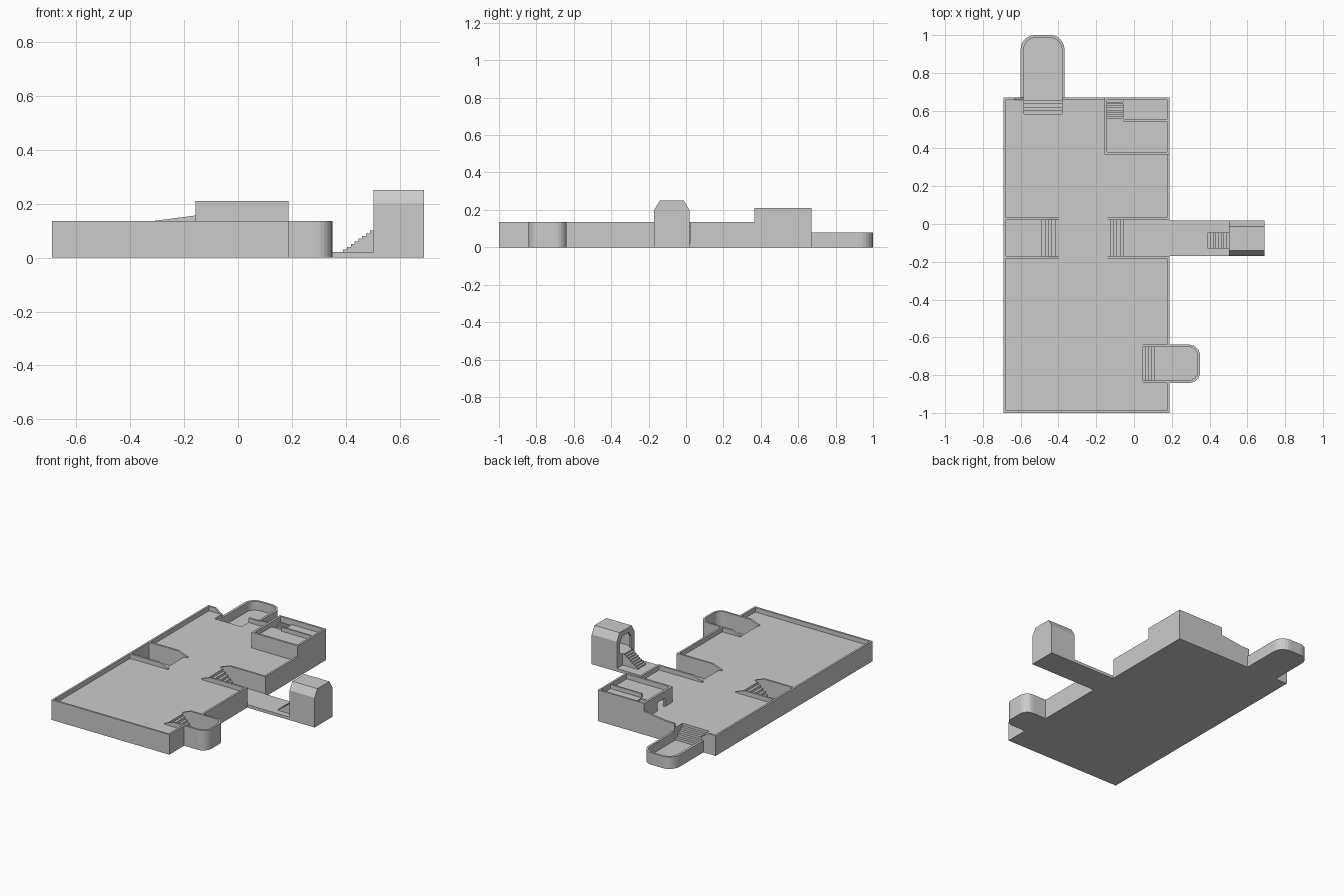
import bpy, bmesh, math

if "Cube" in bpy.data.objects:
    bpy.data.objects.remove(bpy.data.objects["Cube"])

FLOOR, RIM, LOW, T = 0.105, 0.135, 0.02, 0.013   # deck level, parapet top, sunken level, wall thickness


def prism(name, axis, pts, lo, hi):
    """Extrude a 2D profile along an axis: x uses (y,z), y uses (x,z), z uses (x,y)."""
    place = {'x': lambda a, b, d: (d, a, b), 'y': lambda a, b, d: (a, d, b), 'z': lambda a, b, d: (a, b, d)}[axis]
    bm = bmesh.new()
    a = [bm.verts.new(place(p, q, lo)) for p, q in pts]
    b = [bm.verts.new(place(p, q, hi)) for p, q in pts]
    bm.faces.new(a)
    bm.faces.new(b)
    n = len(pts)
    for i in range(n):
        j = (i + 1) % n
        bm.faces.new((a[i], a[j], b[j], b[i]))
    bmesh.ops.recalc_face_normals(bm, faces=bm.faces)
    me = bpy.data.meshes.new(name)
    bm.to_mesh(me)
    bm.free()
    ob = bpy.data.objects.new(name, me)
    bpy.context.collection.objects.link(ob)
    return ob


def box(name, x0, x1, y0, y1, z0, z1):
    return prism(name, 'z', [(x0, y0), (x1, y0), (x1, y1), (x0, y1)], z0, z1)


def combine(target, tools, op):
    """Boolean the tools into the target and remove them."""
    for t in tools:
        t.hide_render = True
        m = target.modifiers.new(t.name, 'BOOLEAN')
        m.operation, m.solver, m.object = op, 'EXACT', t
        dg = bpy.context.evaluated_depsgraph_get()
        me = bpy.data.meshes.new_from_object(target.evaluated_get(dg))
        target.modifiers.clear()
        target.data = me
        bpy.data.objects.remove(t)


def bay_outline(u0, u1, w0, w1, r, swap=False):
    """Rectangle whose far end (u1) has two rounded corners."""
    pts = [(u0, w0)]
    for cw, a0 in ((w0 + r, -90), (w1 - r, 0)):
        for k in range(7):
            a = math.radians(a0 + 15 * k)
            pts.append((u1 - r + r * math.cos(a), cw + r * math.sin(a)))
    pts.append((u0, w1))
    return [(b, a) for a, b in pts] if swap else pts


def stairs(name, axis, u_hi, u_lo, w0, w1, z_hi, z_lo, n):
    """Solid flight falling from u_hi to u_lo."""
    pts = [(u_hi, z_lo)]
    for i in range(n):
        z = z_hi - (z_hi - z_lo) * i / n
        pts += [(u_hi + (u_lo - u_hi) * i / n, z), (u_hi + (u_lo - u_hi) * (i + 1) / n, z)]
    pts.append((u_lo, z_lo))
    return prism(name, axis, pts, w0, w1)


def hut_profile(y0, y1, z0, z1, cy, cz):
    return [(y0, z0), (y1, z0), (y1, z1 - cz), (y1 - cy, z1), (y0 + cy, z1), (y0, z1 - cz)]


# Solid masses: deck, bays, walkway, tower, hut
deck = box("platform", -0.69, 0.188, -1.0, 0.67, 0, RIM)
combine(deck, [
    prism("front_bay", 'z', bay_outline(0.03, 0.35, -0.842, -0.638, 0.06), 0, RIM),
    prism("back_bay", 'z', bay_outline(0.60, 1.0, -0.60, -0.368, 0.075, True), 0, 0.08),
    box("walkway", 0.10, 0.60, -0.17, 0.018, 0, LOW),
    box("tower", -0.157, 0.188, 0.367, 0.67, 0, 0.21),
    prism("hut", 'x', hut_profile(-0.17, 0.018, 0, 0.25, 0.03, 0.05), 0.503, 0.69),
    prism("rising_wall", 'y', [(-0.33, 0.12), (-0.32, RIM), (-0.15, 0.157), (-0.15, 0.12)], 0.657, 0.67),
], 'UNION')

# Hollows: deck recess, trenches, bays, rooms, doors
x0, x1, y0, y1 = -0.69 + T, 0.188 - T, -1 + T, 0.67 - T
combine(deck, [
    prism("recess", 'z', [(x0, y0), (x1, y0), (x1, 0.367), (-0.157, 0.367), (-0.157, y1), (x0, y1)], FLOOR, 0.3),
    box("left_trench", x0, -0.40, -0.17, 0.022, LOW, 0.3),
    box("right_trench", -0.143, 0.22, -0.17, 0.022, LOW, 0.3),
    prism("front_bay_in", 'z', bay_outline(0.03, 0.35 - T, -0.829, -0.65, 0.05), LOW, 0.3),
    prism("back_bay_in", 'z', bay_outline(0.565, 0.985, -0.583, -0.382, 0.06, True), LOW, 0.3),
    prism("wall_slope", 'y', [(-0.64, RIM + 0.005), (-0.57, RIM + 0.005), (-0.57, FLOOR), (-0.59, FLOOR)], 0.64, 0.69),
    box("tower_room", -0.142, x1, 0.381, y1, FLOOR, 0.165),
    box("tower_top", -0.142, x1, 0.381, y1, 0.177, 0.3),
    box("stair_well", -0.142, -0.057, 0.56, y1, 0.15, 0.19),
    box("tower_door", -0.18, -0.13, 0.45, 0.53, FLOOR, 0.162),
    prism("hut_room", 'x', hut_profile(-0.157, 0.005, 0.1, 0.238, 0.03, 0.045), 0.516, 0.677),
    prism("hut_door", 'x', hut_profile(-0.135, -0.017, 0.1, 0.215, 0.025, 0.035), 0.48, 0.53),
], 'DIFFERENCE')
deck.name = "platform"

# Flights of steps
stairs("left_stairs", 'y', -0.40, -0.49, -0.17, 0.022, FLOOR, LOW, 5)
stairs("right_stairs", 'y', -0.143, -0.055, -0.17, 0.022, FLOOR, LOW, 5)
stairs("front_bay_stairs", 'y', 0.03, 0.11, -0.829, -0.65, FLOOR, LOW, 5)
stairs("back_bay_stairs", 'x', 0.565, 0.657, -0.583, -0.382, FLOOR, LOW, 5)
stairs("hut_stairs", 'y', 0.503, 0.39, -0.13, -0.045, 0.1, LOW, 8)
stairs("tower_stairs", 'x', 0.645, 0.57, -0.142, -0.057, 0.177, FLOOR, 7)


# Parapets with a sloping end beside each flight
def parapet(name, tip, shoulder, far, y):
    prism(name, 'y', [(tip, FLOOR), (tip, FLOOR + 0.006), (shoulder, RIM), (far, RIM), (far, FLOOR)], y, y + T)


for side, yy in (("south", -0.183), ("north", 0.022)):
    parapet("left_parapet_" + side, -0.395, -0.46, x0, yy)
    parapet("right_parapet_" + side, -0.145, -0.08, x1, yy)
for side, yy in (("south", -0.842), ("north", -0.65)):
    parapet("bay_parapet_" + side, 0.04, 0.10, x1, yy)

# Railing on the tower top
box("tower_rail", -0.055, x1, 0.543, 0.553, 0.177, 0.205)
